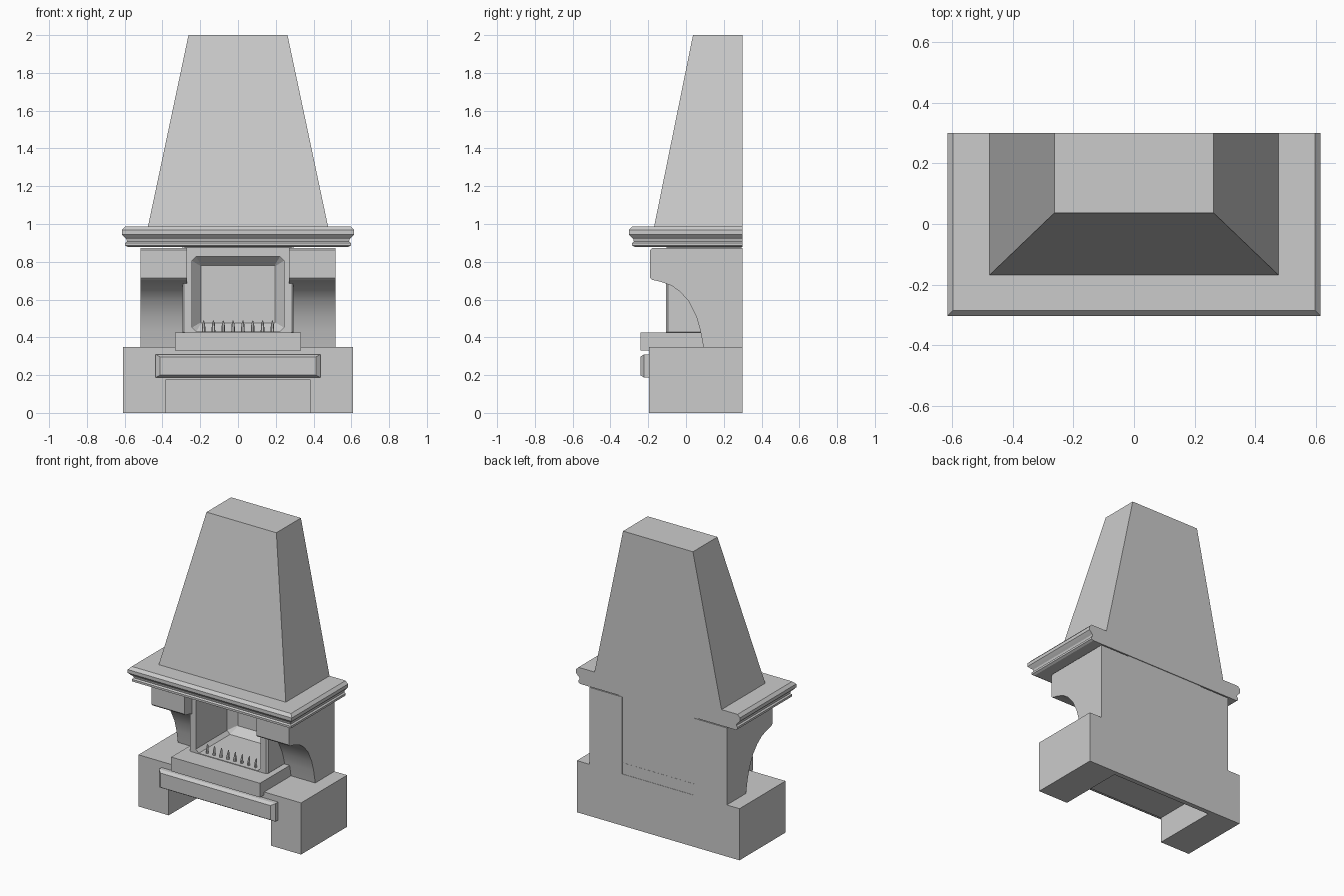
import bpy
import bmesh
import math

cube = bpy.data.objects.get("Cube")
if cube:
    bpy.data.objects.remove(cube, do_unlink=True)

stone = bpy.data.materials.new("grey_stone")
stone.use_nodes = True
GREY = (0.6, 0.6, 0.6, 1)
stone.diffuse_color = GREY
stone.node_tree.nodes["Principled BSDF"].inputs["Base Color"].default_value = GREY


def finish(name, bm, smooth=False):
    bmesh.ops.recalc_face_normals(bm, faces=bm.faces)
    mesh = bpy.data.meshes.new(name)
    bm.to_mesh(mesh)
    bm.free()
    mesh.materials.append(stone)
    obj = bpy.data.objects.new(name, mesh)
    bpy.context.collection.objects.link(obj)
    if smooth:
        bpy.ops.object.select_all(action='DESELECT')
        obj.select_set(True)
        bpy.context.view_layer.objects.active = obj
        bpy.ops.object.shade_smooth_by_angle(angle=math.radians(30))
    return obj


def loft(name, rings, smooth=False):
    """Skin a row of matching outlines and cap both ends."""
    bm = bmesh.new()
    loops = [[bm.verts.new(p) for p in ring] for ring in rings]
    n = len(loops[0])
    for a, b in zip(loops, loops[1:]):
        for i in range(n):
            j = (i + 1) % n
            bm.faces.new((a[i], a[j], b[j], b[i]))
    bm.faces.new(loops[0])
    bm.faces.new(loops[-1])
    return finish(name, bm, smooth)


def flat(hx, y0, y1, z, cx=0):
    """Horizontal rectangle outline."""
    return [(cx - hx, y0, z), (cx + hx, y0, z), (cx + hx, y1, z), (cx - hx, y1, z)]


def upright(hx, z0, z1, y, c):
    """Upright rectangle outline with cut corners."""
    return [(-hx + c, y, z0), (hx - c, y, z0), (hx, y, z0 + c), (hx, y, z1 - c),
            (hx - c, y, z1), (-hx + c, y, z1), (-hx, y, z1 - c), (-hx, y, z0 + c)]


def box(name, x0, x1, y0, y1, z0, z1):
    cx, hx = (x0 + x1) / 2, abs(x1 - x0) / 2
    return loft(name, [flat(hx, y0, y1, z, cx) for z in (z0, z1)])


BACK = 0.30

# Base: one block with a wood niche open to the front
bm = bmesh.new()
arch = [(-0.61, 0), (-0.383, 0), (-0.383, 0.175), (0.383, 0.175),
        (0.383, 0), (0.61, 0), (0.61, 0.35), (-0.61, 0.35)]
face = bm.faces.new([bm.verts.new((x, -0.195, z)) for x, z in arch])
ext = bmesh.ops.extrude_face_region(bm, geom=[face])
for v in ext["geom"]:
    if isinstance(v, bmesh.types.BMVert):
        v.co.y = 0.298
finish("base", bm)
box("niche_back", -0.383, 0.383, 0.265, 0.298, 0, 0.175)

# Beam across the front of the base
loft("front_beam", [
    flat(0.437, -0.222, -0.19, 0.187), flat(0.437, -0.222, -0.19, 0.31)])
loft("front_beam_face", [
    [(sx * hx, y, z) for sx, z in ((-1, z0), (1, z0), (1, z1), (-1, z1))]
    for hx, y, z0, z1 in ((0.437, -0.222, 0.187, 0.31), (0.412, -0.242, 0.2, 0.297))])

# Hearth slab
box("hearth", -0.333, 0.333, -0.24, 0.296, 0.33, 0.426)

# Firebox shell, hollow, with a chamfered rear
loft("firebox", [
    upright(0.295, 0.424, 0.88, 0.295, 0.005),
    upright(0.295, 0.424, 0.88, -0.095, 0.005),
    upright(0.285, 0.424, 0.875, -0.105, 0.005),
    upright(0.243, 0.43, 0.827, -0.105, 0.022),
    upright(0.243, 0.43, 0.827, 0.23, 0.022),
    upright(0.197, 0.476, 0.78, 0.28, 0.003)])

# Side pillars with a concave bracket under the top
profile = [(0.298, 0.345), (0.093, 0.345), (0.075, 0.44), (0.055, 0.51), (0.015, 0.59),
           (-0.03, 0.64), (-0.075, 0.673), (-0.13, 0.693), (-0.18, 0.705),
           (-0.19, 0.715), (-0.19, 0.862), (-0.18, 0.872), (0.298, 0.872)]
for side, s in (("left", 1), ("right", -1)):
    loft(side + "_pillar", [[(s * x, y, z) for y, z in profile]
                            for x in (0.27, 0.515)], smooth=True)

# Moulded mantel: height and inset from the widest outline
steps = [(0.878, 0.032), (0.886, 0.018), (0.9, 0.018), (0.908, 0.027), (0.92, 0.024),
         (0.932, 0.012), (0.945, 0), (0.968, 0), (0.987, 0.018)]
loft("mantel", [flat(0.615 - d, -0.303 + d, BACK, z) for z, d in steps])

# Tapered chimney hood
loft("hood", [flat(0.478, -0.17, BACK, 0.98), flat(0.262, 0.037, BACK, 2.0)])

# Row of pointed grate prongs
for i in range(8):
    cx = -0.182 + i * 0.052
    rings = []
    for z, r, lean in ((0.425, 0.010, 0), (0.455, 0.009, 0), (0.472, 0.007, 0.003), (0.488, 0.002, 0.006)):
        rings.append([(cx + r * math.cos(k * math.pi / 3),
                       -0.07 + lean + r * math.sin(k * math.pi / 3), z) for k in range(6)])
    loft(f"grate_prong_{i + 1}", rings)
